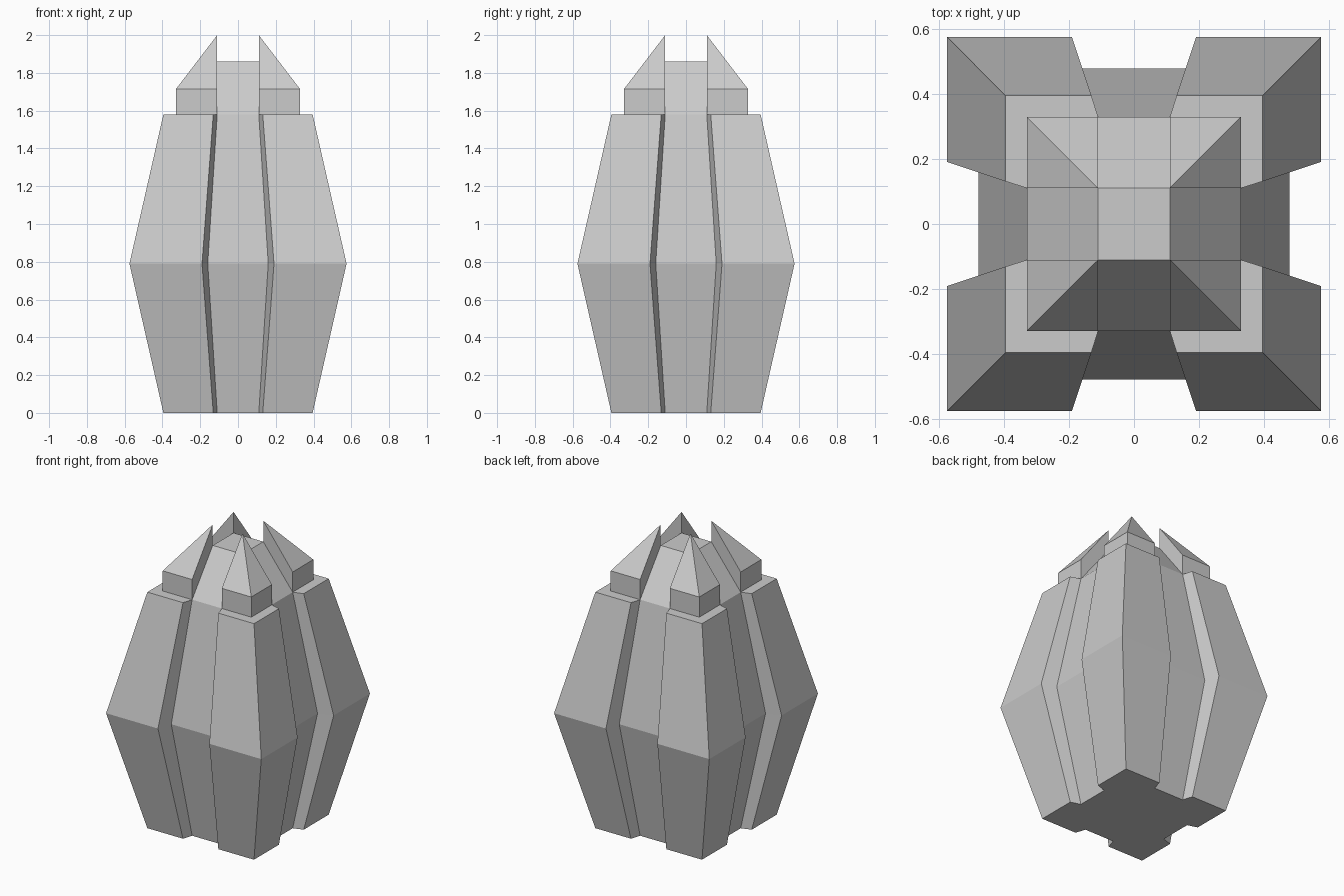
import bpy

if "Cube" in bpy.data.objects:
    bpy.data.objects.remove(bpy.data.objects["Cube"])

IN, OUT = 0.11, 0.328           # inner and outer half-widths of the crown
Z_MID, Z_TOP = 0.79, 1.58       # widest level and shoulder level of the body
SWELL = 1.455                   # body widening at the middle


def rot(p, k):
    x, y = p
    for _ in range(k):
        x, y = -y, x
    return x, y


def loft(name, rings):
    """Closed solid from a stack of rings with equal point counts."""
    n = len(rings[0])
    verts = [v for ring in rings for v in ring]
    faces = [list(range(n))[::-1], list(range(len(verts) - n, len(verts)))]
    for r in range(len(rings) - 1):
        a, b = r * n, (r + 1) * n
        for i in range(n):
            j = (i + 1) % n
            faces.append((a + i, a + j, b + j, b + i))
    return add(name, verts, faces)


def add(name, verts, faces):
    mesh = bpy.data.meshes.new(name)
    mesh.from_pydata(verts, [], faces)
    mesh.update()
    obj = bpy.data.objects.new(name, mesh)
    bpy.context.collection.objects.link(obj)
    return obj


# Bulging body: square section with a flared groove in each side
quarter = [(-IN, -OUT), (IN, -OUT), (0.131, -0.395), (0.395, -0.395), (0.395, -0.131)]
section = [rot(p, k) for k in range(4) for p in quarter]
loft("grooved_body", [[(x * s, y * s, z) for x, y in section]
                      for s, z in ((1, 0), (SWELL, Z_MID), (1, Z_TOP))])

# Low central roof with sloping sides
square = [rot((1, -1), k) for k in range(4)]
loft("central_roof", [[(x * h, y * h, z) for x, y in square]
                      for h, z in ((OUT, Z_TOP), (IN, 1.86))])

# Four corner turrets: short block with a peak over its inner corner
base = [(IN, -OUT), (OUT, -OUT), (OUT, -IN), (IN, -IN)]
turret_faces = [(3, 2, 1, 0), (0, 1, 5, 4), (1, 2, 6, 5), (4, 5, 7),
                (5, 6, 7), (2, 3, 7, 6), (3, 0, 4, 7)]
for k, side in enumerate(("front_right", "back_right", "back_left", "front_left")):
    pts = [rot(p, k) for p in base]
    verts = [(x, y, Z_TOP) for x, y in pts]
    verts += [(x, y, 1.715) for x, y in pts[:3]] + [(*pts[3], 2.0)]
    add("turret_" + side, verts, turret_faces)
